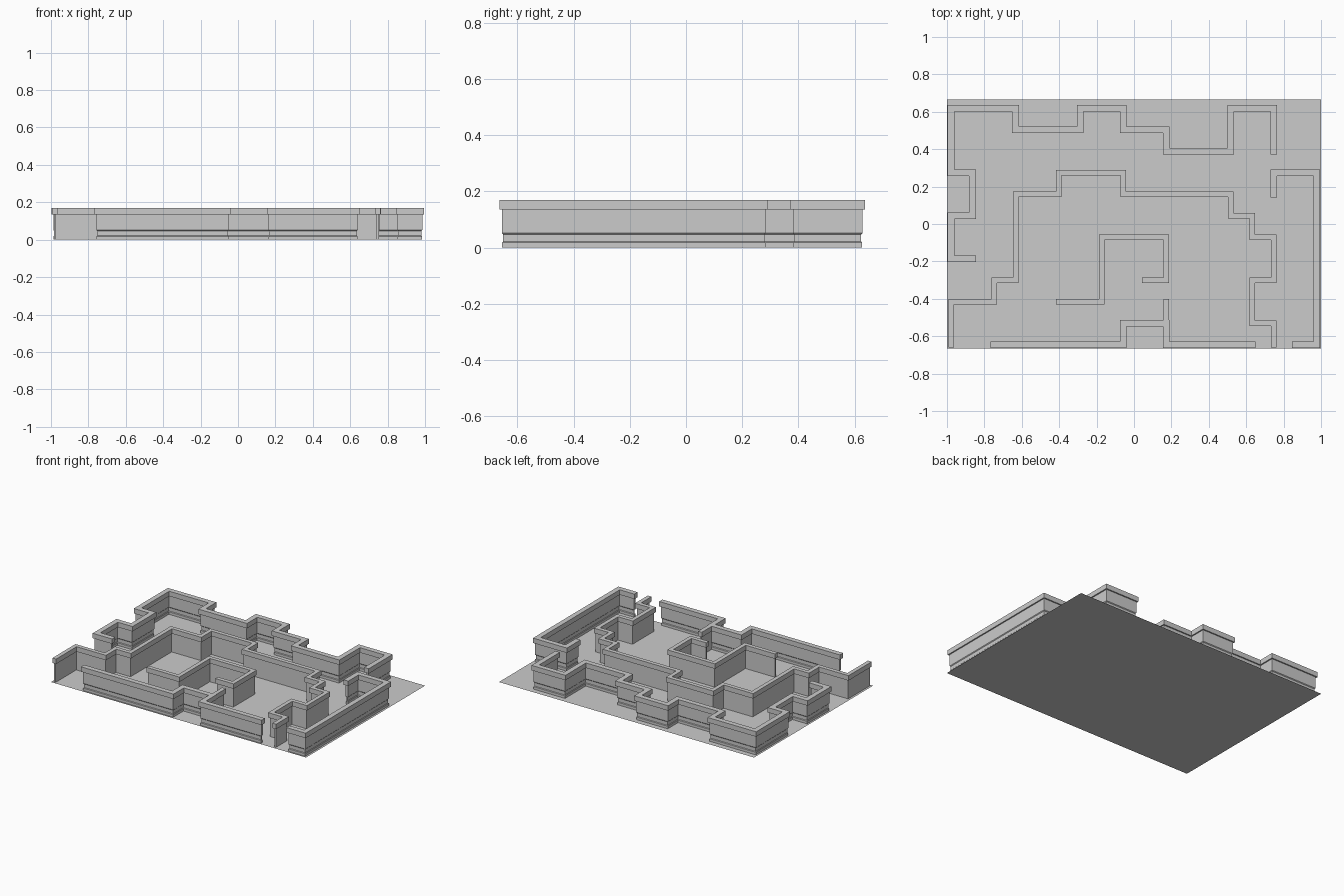
import bpy, bmesh
from mathutils import Vector

if "Cube" in bpy.data.objects:
    bpy.data.objects.remove(bpy.data.objects["Cube"])

CELL = 0.115
X0, Y0 = -0.978, -0.646

# half-width / height steps of the wall section, bottom to top
OUTER = [(0.008, 0), (0.008, 0.018), (0.0045, 0.022), (0.0045, 0.047), (0.009, 0.052),
         (0.009, 0.135), (0.018, 0.135), (0.018, 0.17)]
INNER = [(0.006, 0), (0.006, 0.135), (0.0145, 0.135), (0.0145, 0.17)]


def wall(name, cells, section):
    """Sweep a symmetric wall section along a grid path with mitred corners."""
    pts = [Vector((X0 + CELL * i, Y0 + CELL * j)) for i, j in cells]
    ring = [(w, w, z) for w, z in section] + [(-w, w, z) for w, z in reversed(section)]
    bm = bmesh.new()
    rings = []
    last = len(pts) - 1
    for n, p in enumerate(pts):
        d_in = (p - pts[n - 1]).normalized() if n else None
        d_out = (pts[n + 1] - p).normalized() if n < last else None
        a, b = d_in or d_out, d_out or d_in
        na, nb = Vector((-a.y, a.x)), Vector((-b.y, b.x))
        side = na if abs(a.dot(b)) > 0.9 else na + nb
        end = -b if n == 0 else (a if n == last else Vector((0, 0)))
        row = []
        for s, w, z in ring:
            q = p + side * s + end * w
            row.append(bm.verts.new((q.x, q.y, z)))
        rings.append(row)
    count = len(ring)
    for r, t in zip(rings, rings[1:]):
        for k in range(count):
            m = (k + 1) % count
            bm.faces.new((r[k], r[m], t[m], t[k]))
    # stepped ends, closed level by level
    for row in (rings[0], rings[-1]):
        for k in range(len(section) - 1):
            bm.faces.new((row[k], row[k + 1], row[count - 2 - k], row[count - 1 - k]))
    bmesh.ops.recalc_face_normals(bm, faces=bm.faces)
    me = bpy.data.meshes.new(name)
    bm.to_mesh(me)
    bm.free()
    bpy.context.collection.objects.link(bpy.data.objects.new(name, me))


# floor slab, a single flat sheet
bpy.ops.mesh.primitive_plane_add(size=2)
floor = bpy.context.object
floor.name = "floor"
floor.scale = (1, 0.6665, 1)

# outer walls with stepped base
wall("back_outer_wall", [(1, 4), (0, 4), (0, 6), (1, 6), (1, 8), (0, 8), (0, 11), (3, 11), (3, 10),
                         (6, 10), (6, 11), (8, 11), (8, 10), (10, 10), (10, 9), (13, 9), (13, 11),
                         (15, 11), (15, 9)], OUTER)
wall("right_outer_wall", [(15, 7), (15, 8), (17, 8), (17, 0), (16, 0)], OUTER)
wall("front_outer_wall", [(2, 0), (8, 0), (8, 1), (10, 1), (10, 0), (14, 0)], OUTER)

# plain inner walls
wall("dividing_wall", [(0, 0), (0, 2), (2, 2), (2, 3), (3, 3), (3, 7), (5, 7), (5, 8), (8, 8), (8, 7),
                       (13, 7), (13, 6), (14, 6), (14, 5), (15, 5), (15, 3), (14, 3), (14, 1),
                       (15, 1), (15, 0)], INNER)
wall("centre_room_wall", [(5, 2), (7, 2), (7, 5), (10, 5), (10, 3), (9, 3)], INNER)
wall("doorway_stub", [(10, 1), (10, 2)], INNER)
